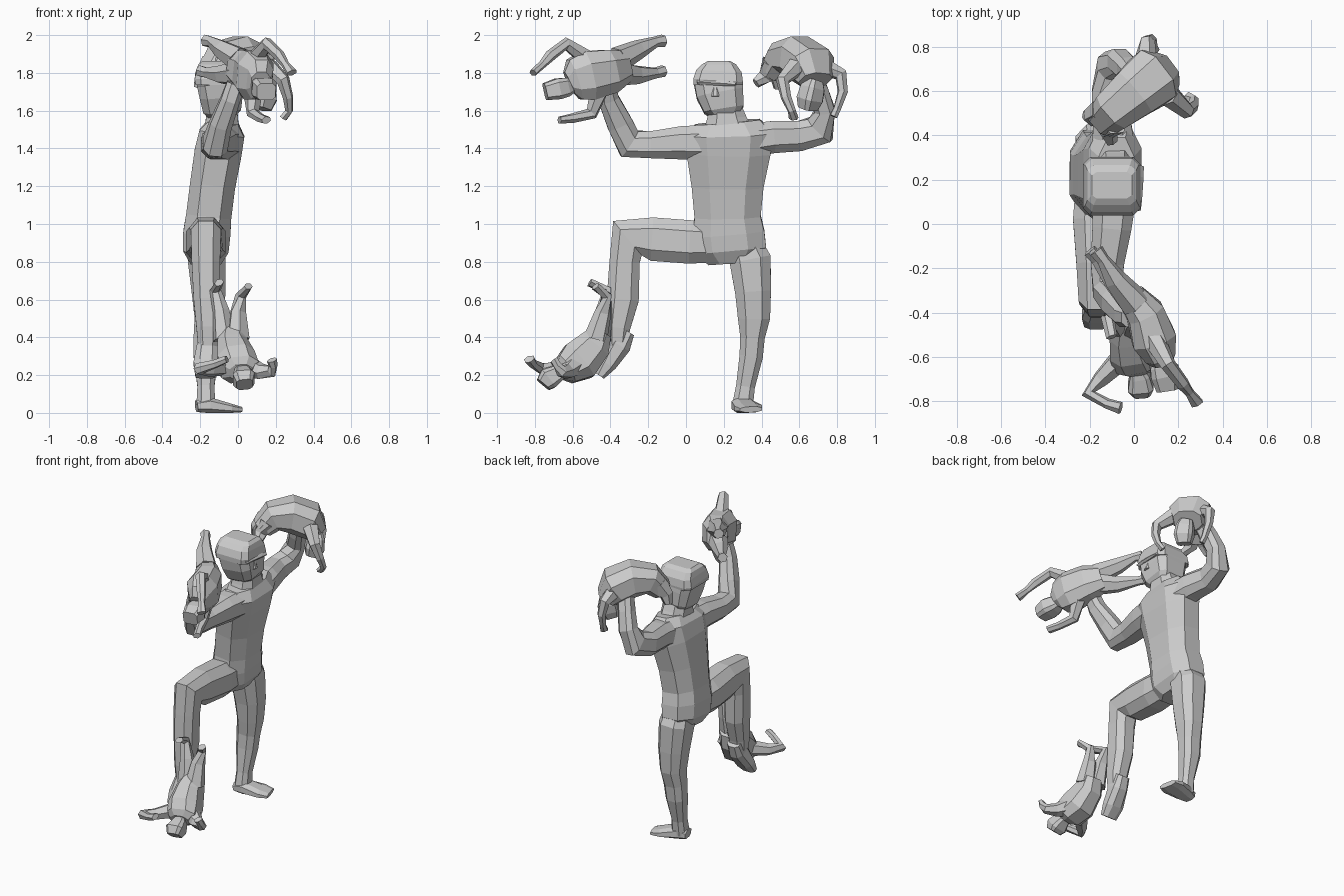
import bpy, bmesh, math
from mathutils import Vector

X, Y, Z = Vector((1, 0, 0)), Vector((0, 1, 0)), Vector((0, 0, 1))


def section(sides, corner):
    """Eight sided section (corner: 0.41 regular, towards 1 boxy) or a plain polygon."""
    if sides == 8:
        c = corner
        return [(1, -c), (1, c), (c, 1), (-c, 1), (-1, c), (-1, -c), (-c, -1), (c, -1)]
    return [(1.08 * math.cos(math.tau * (k + .5) / sides),
             1.08 * math.sin(math.tau * (k + .5) / sides)) for k in range(sides)]


def loft(name, pts, ref=X, sides=8, corner=.5):
    """Flat faceted body through rings (x, y, z, half width along ref, half depth)."""
    bm = bmesh.new()
    pos = [Vector(p[:3]) for p in pts]
    rings = []
    for i, p in enumerate(pts):
        t = (pos[min(i + 1, len(pos) - 1)] - pos[max(i - 1, 0)]).normalized()
        u = (ref - t * ref.dot(t)).normalized()
        v = t.cross(u)
        a = p[3]
        b = p[4] if len(p) > 4 else a
        rings.append([bm.verts.new(pos[i] + u * a * c + v * b * s)
                      for c, s in section(sides, corner)])
    for r0, r1 in zip(rings, rings[1:]):
        for k in range(sides):
            n = (k + 1) % sides
            bm.faces.new((r0[k], r0[n], r1[n], r1[k]))
    bm.faces.new(rings[0][::-1])
    bm.faces.new(rings[-1])
    bmesh.ops.recalc_face_normals(bm, faces=bm.faces)
    mesh = bpy.data.meshes.new(name)
    bm.to_mesh(mesh)
    bm.free()
    ob = bpy.data.objects.new(name, mesh)
    bpy.context.collection.objects.link(ob)
    return ob


def small_figure(name, ref, torso, head, arms, legs, limb_ref):
    loft(name + "_torso", torso, ref)
    loft(name + "_head", head, ref, corner=.65)
    for part, limbs in (("arm", arms), ("leg", legs)):
        for i, pts in enumerate(limbs):
            loft(f"{name}_{part}_{i + 1}", pts, limb_ref, sides=6)


# Large figure: torso, facing +x
loft("torso", [(-.17, .24, .79, .12, .08), (-.17, .235, .86, .19, .12),
               (-.165, .225, .95, .19, .125), (-.155, .22, 1.04, .175, .12),
               (-.135, .22, 1.20, .19, .12), (-.105, .225, 1.38, .222, .125),
               (-.085, .225, 1.48, .235, .12), (-.08, .22, 1.54, .17, .08)], Y, corner=.5)
# Neck, head and cap-like hair
loft("neck", [(-.085, .22, 1.50, .13, .09), (-.085, .215, 1.56, .105, .085),
              (-.085, .21, 1.62, .085, .08)], Y)
loft("head", [(-.08, .20, 1.57, .075, .075), (-.085, .20, 1.605, .105, .10),
              (-.09, .18, 1.69, .125, .115), (-.10, .17, 1.76, .128, .12)], Y, corner=.65)
loft("hair", [(-.10, .17, 1.735, .13, .125), (-.10, .17, 1.76, .132, .13),
              (-.10, .175, 1.81, .12, .12), (-.10, .175, 1.845, .09, .11),
              (-.10, .175, 1.862, .06, .09)], Y, corner=.75)
# Face details
loft("brow", [(-.01, .165, 1.775, .11, .02), (.035, .16, 1.74, .10, .008)], Y)
loft("nose", [(.01, .155, 1.735, .012, .01), (.022, .155, 1.675, .02, .014)], Y)

# Standing leg and foot
loft("standing_leg", [(-.165, .29, .95, .08, .08), (-.165, .34, .81, .10, .11),
                      (-.155, .355, .64, .09, .095), (-.155, .36, .50, .075, .085),
                      (-.165, .352, .40, .07, .065), (-.17, .345, .30, .065, .062),
                      (-.17, .315, .14, .045, .05), (-.17, .30, .04, .05, .055)])
loft("standing_foot", [(-.22, .29, .035, .045, .03), (-.16, .30, .042, .06, .042),
                       (-.05, .33, .026, .075, .025), (.01, .345, .018, .06, .015)], Y)
# Raised leg and foot
loft("raised_leg", [(-.17, .22, .90, .09, .10), (-.17, .02, .905, .105, .115),
                    (-.17, -.18, .92, .09, .115), (-.17, -.31, .925, .08, .118),
                    (-.17, -.325, .80, .075, .08), (-.165, -.335, .60, .07, .085),
                    (-.16, -.36, .45, .06, .065), (-.16, -.365, .34, .05, .05)])
loft("raised_foot", [(-.16, -.305, .43, .045, .035), (-.16, -.35, .36, .055, .06),
                     (-.17, -.41, .26, .065, .045), (-.17, -.455, .195, .055, .025)])
# Arms and hands
loft("arm_1", [(-.09, .12, 1.43, .10, .095), (-.10, -.02, 1.43, .088, .088),
               (-.12, -.18, 1.42, .075, .072), (-.12, -.30, 1.425, .065, .08),
               (-.09, -.35, 1.53, .058, .068), (-.04, -.41, 1.66, .05, .055),
               (-.01, -.42, 1.74, .05, .045)])
loft("arm_2", [(-.09, .32, 1.44, .10, .09), (-.10, .46, 1.46, .085, .085),
               (-.12, .60, 1.465, .07, .08), (-.10, .71, 1.50, .065, .085),
               (-.065, .735, 1.60, .058, .055), (-.03, .70, 1.70, .05, .055),
               (0, .67, 1.79, .05, .045)])

# Small figure lying sideways on the first hand
small_figure(
    "held_figure", Z,
    [(-.01, -.33, 1.835, .085, .065), (.05, -.40, 1.81, .115, .085),
     (.09, -.52, 1.785, .13, .10), (.115, -.59, 1.765, .11, .07), (.12, -.62, 1.75, .06, .05)],
    [(.115, -.60, 1.735, .035, .035), (.125, -.635, 1.725, .05, .055),
     (.14, -.68, 1.715, .055, .065), (.15, -.745, 1.70, .045, .05)],
    [[(.08, -.50, 1.86, .05), (.155, -.635, 1.955, .032),
      (.22, -.72, 1.89, .028), (.25, -.76, 1.845, .02), (.285, -.81, 1.80, .03, .018)],
     [(.08, -.46, 1.71, .05), (.08, -.50, 1.585, .032),
      (.12, -.60, 1.56, .024), (.15, -.67, 1.55, .026, .018)]],
    [[(.01, -.36, 1.87, .065), (-.085, -.25, 1.925, .048),
      (-.14, -.16, 1.965, .027), (-.17, -.12, 1.97, .032)],
     [(.01, -.36, 1.80, .065), (-.085, -.26, 1.79, .048),
      (-.165, -.16, 1.80, .027), (-.20, -.12, 1.81, .03)]], Vector((.8, .5, .3)))

# Small figure draped over the second hand
small_figure(
    "draped_figure", Vector((.64, -.77, 0)),
    [(-.14, .465, 1.80, .075, .065), (-.09, .515, 1.875, .095, .09),
     (.00, .59, 1.885, .115, .11), (.085, .66, 1.84, .13, .11), (.13, .685, 1.76, .09, .07)],
    [(.13, .68, 1.76, .04), (.135, .67, 1.72, .055),
     (.135, .655, 1.66, .06), (.125, .645, 1.61, .045)],
    [[(.05, .73, 1.83, .05), (.06, .82, 1.79, .034),
      (.075, .83, 1.70, .026), (.085, .80, 1.61, .02), (.09, .78, 1.57, .026, .018)],
     [(.16, .58, 1.83, .05), (.24, .51, 1.76, .034),
      (.265, .53, 1.67, .026), (.27, .56, 1.60, .02), (.24, .57, 1.56, .026, .018)]],
    [[(-.09, .46, 1.85, .06), (-.12, .42, 1.78, .042), (-.10, .37, 1.745, .025)],
     [(-.14, .51, 1.85, .06), (-.19, .485, 1.78, .042), (-.21, .49, 1.72, .025)]],
    Vector((.6, .6, .2)))

# Small figure falling head first under the raised foot
small_figure(
    "fallen_figure", X,
    [(-.03, -.445, .43, .065, .055), (-.03, -.485, .36, .08, .09),
     (-.01, -.565, .275, .10, .11), (.01, -.635, .23, .10, .08),
     (.015, -.665, .215, .06, .045)],
    [(.015, -.66, .22, .035), (.025, -.685, .205, .045),
     (.03, -.73, .18, .058), (.035, -.755, .15, .042)],
    [[(-.06, -.61, .25, .05), (-.15, -.70, .23, .036),
      (-.205, -.765, .235, .03), (-.12, -.81, .26, .022), (-.06, -.83, .285, .028, .018)],
     [(.05, -.59, .25, .055), (.12, -.63, .22, .04),
      (.18, -.66, .22, .03), (.185, -.68, .25, .022), (.18, -.70, .28, .028, .018)]],
    [[(-.07, -.46, .39, .06), (-.09, -.435, .54, .042),
      (-.12, -.42, .65, .028), (-.10, -.51, .69, .026, .018)],
     [(0, -.48, .39, .06), (0, -.44, .53, .042),
      (.015, -.42, .62, .028), (.055, -.48, .67, .026, .018)]], Vector((.8, .3, .5)))
